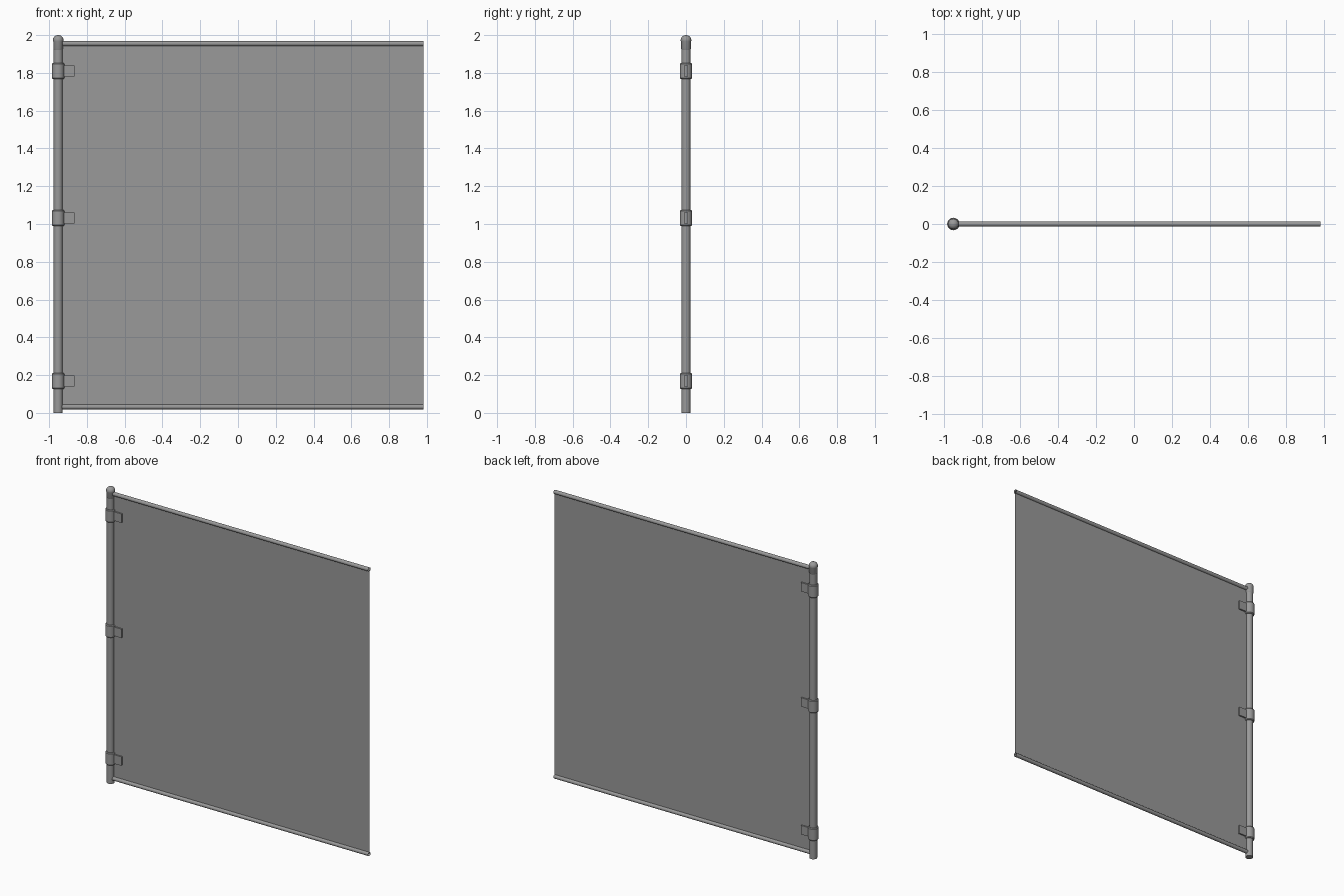
import bpy, bmesh
from math import radians, cos, sin, pi

if "Cube" in bpy.data.objects:
    bpy.data.objects.remove(bpy.data.objects["Cube"])

POST_X = -0.952
metal = bpy.data.materials.new("dark_metal")
metal.diffuse_color = (0.32, 0.32, 0.32, 1)
metal.use_nodes = True
metal.node_tree.nodes["Principled BSDF"].inputs["Base Color"].default_value = metal.diffuse_color


def finish(name, bm):
    bmesh.ops.recalc_face_normals(bm, faces=bm.faces[:])
    me = bpy.data.meshes.new(name)
    bm.to_mesh(me)
    bm.free()
    me.materials.append(metal)
    ob = bpy.data.objects.new(name, me)
    bpy.context.collection.objects.link(ob)
    return ob


def lathe(name, profile, loc, rot=(0, 0, 0), sides=20, caps=True):
    """Revolve (radius, height) points about z, optionally closing both ends."""
    bm = bmesh.new()
    rings = [[bm.verts.new((r * cos(2 * pi * i / sides), r * sin(2 * pi * i / sides), h))
              for i in range(sides)] for r, h in profile]
    for a, b in zip(rings, rings[1:]):
        for i in range(sides):
            j = (i + 1) % sides
            bm.faces.new((a[i], a[j], b[j], b[i]))
    if caps:
        bm.faces.new(rings[0])
        bm.faces.new(rings[-1])
    ob = finish(name, bm)
    ob.location, ob.rotation_euler = loc, rot
    bpy.ops.object.select_all(action='DESELECT')
    ob.select_set(True)
    bpy.context.view_layer.objects.active = ob
    bpy.ops.object.shade_smooth_by_angle(angle=radians(35))
    return ob


def box(name, loc, size):
    bm = bmesh.new()
    bmesh.ops.create_cube(bm, size=1)
    bmesh.ops.scale(bm, vec=size, verts=bm.verts[:])
    ob = finish(name, bm)
    ob.location = loc
    return ob


# Post
lathe("post", [(0.024, 0), (0.024, 1.95)], (POST_X, 0, 0))

# Cap: sleeve, neck and mushroom dome
dome = [(0.028 * cos(radians(d)), 1.975 + 0.025 * sin(radians(d)))
        for d in range(0, 90, 15)] + [(0.002, 2.0)]
lathe("post_cap", [(0.024, 1.925), (0.026, 1.928), (0.026, 1.965), (0.028, 1.969)] + dome,
      (POST_X, 0, 0))

# Top and bottom rails, open tubes
for name, z in (("top_rail", 1.955), ("bottom_rail", 0.032)):
    lathe(name, [(0.013, 0), (0.013, 0.982 - POST_X)], (POST_X, 0, z),
          (0, radians(90), 0), 16, caps=False)

# Mesh panel, a single sheet
bm = bmesh.new()
corners = [(POST_X, 0.032), (0.982, 0.032), (0.982, 1.955), (POST_X, 1.955)]
bm.faces.new([bm.verts.new((x, 0, z)) for x, z in corners])
finish("mesh_panel", bm)

# Clamps: chamfered collar and tab gripping the panel
for i, z in enumerate((0.169, 1.032, 1.81)):
    lathe(f"clamp_collar_{i}", [(0.024, -0.042), (0.029, -0.042), (0.033, -0.037),
                                (0.033, 0.037), (0.029, 0.042), (0.024, 0.042)], (POST_X, 0, z))
    box(f"clamp_tab_{i}", (-0.897, 0, z), (0.064, 0.02, 0.06))
